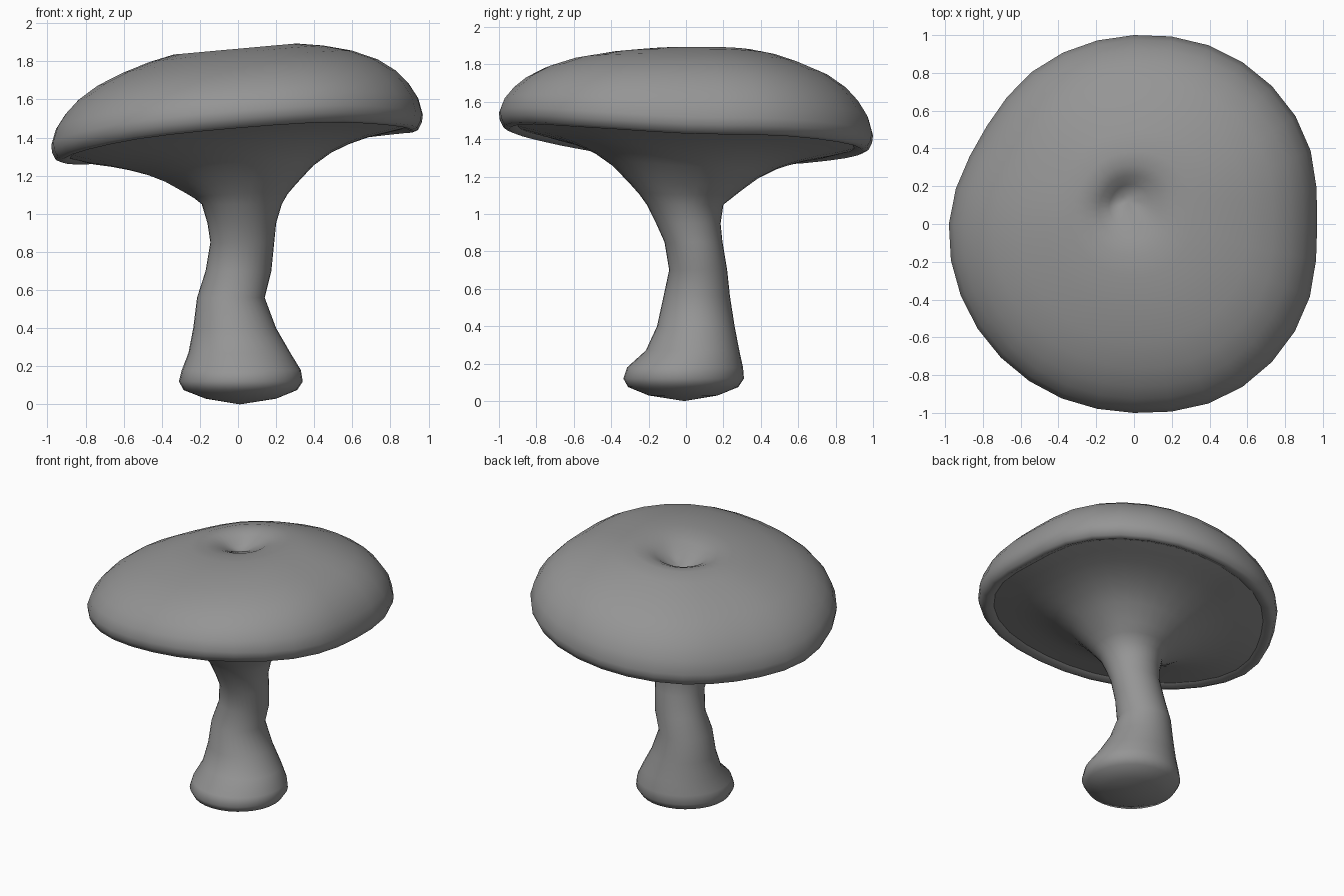
import bpy, bmesh, math
from mathutils import Vector

SIDES = 32

cube = bpy.data.objects.get("Cube")
if cube:
    bpy.data.objects.remove(cube, do_unlink=True)

grey = bpy.data.materials.new("plain_grey")
grey.use_nodes = True
COLOUR = (0.3, 0.3, 0.3, 1)
grey.diffuse_color = COLOUR
grey.node_tree.nodes["Principled BSDF"].inputs["Base Color"].default_value = COLOUR

# Cap outline radius and lip height, every 30 degrees from +x
RADIUS = [.97, 1.025, 1.03, 1, .975, .935, .98, .995, 1, 1, 1.035, 1.02]
LIP = [1.43, 1.42, 1.38, 1.33, 1.29, 1.26, 1.27, 1.33, 1.40, 1.45, 1.48, 1.46]


def around(table, a):
    """Smooth periodic interpolation of a table at angle a."""
    n = len(table)
    u = a / math.tau * n
    i = int(u)
    t = u - i
    p, q, r, s = (table[(i + k) % n] for k in (-1, 0, 1, 2))
    return q + t / 2 * (r - p + t * (2*p - 5*q + 4*r - s + t * (3*(q - r) + s - p)))


def ring(place):
    """One closed ring of points given a function of the angle."""
    return [place(math.tau * i / SIDES) for i in range(SIDES)]


def skin(name, rings, tip):
    """Bridge rings in order and close the last with a fan to the tip."""
    bm = bmesh.new()
    loops = [[bm.verts.new(p) for p in r] for r in rings]
    for lo, hi in zip(loops, loops[1:]):
        for i in range(SIDES):
            j = (i + 1) % SIDES
            bm.faces.new((lo[i], lo[j], hi[j], hi[i]))
    end = bm.verts.new(tip)
    for i in range(SIDES):
        bm.faces.new((loops[-1][i], loops[-1][(i + 1) % SIDES], end))
    mesh = bpy.data.meshes.new(name)
    # Wind the faces outward whichever way the rings run
    if rings[0][0].z > tip[2]:
        bmesh.ops.reverse_faces(bm, faces=bm.faces[:])
    bm.to_mesh(mesh)
    bm.free()
    mesh.materials.append(grey)
    mesh.shade_smooth()
    obj = bpy.data.objects.new(name, mesh)
    bpy.context.collection.objects.link(obj)
    return obj


def outline(a, f):
    r = around(RADIUS, a) * f
    return Vector((r * math.cos(a), r * math.sin(a), 0))


# Cap: rolled lip, domed top tilted to the left, dimple near the middle
def lip_point(f, rise):
    def place(a):
        p = outline(a, f)
        p.z = around(LIP, a) + rise
        return p
    return place


def dome_point(f, s):
    def place(a):
        p = outline(a, f)
        low = around(LIP, a) + .09
        p.z = low + (1.865 + .09 * p.x - low) * s
        return p + Vector((-.03, .12, 0)) * max(0, 1 - f / .6)
    return place


lip = [(.9, .02), (.945, 0), (.975, .012), (.995, .05)]
dome = [(1, 0), (.975, .2), (.925, .38), (.86, .54), (.76, .7), (.62, .84), (.47, .94),
        (.33, 1), (.24, .99), (.17, .94), (.11, .85), (.05, .78)]
cap = skin("cap", [ring(lip_point(*k)) for k in lip] + [ring(dome_point(*k)) for k in dome],
           (-.03, .12, 1.77))


# Flared underside running down into the bent stem
def flare_point(f, t):
    def place(a):
        p = outline(a, f)
        p.z = around(LIP, a) * (1 - t) + 1.05 * t
        return p + Vector((.02, 0, 0)) * t
    return place


def stem_point(z, x0, x1, y0, y1):
    def place(a):
        return Vector(((x0 + x1 + (x1 - x0) * math.cos(a)) / 2,
                       (y0 + y1 + (y1 - y0) * math.sin(a)) / 2, z))
    return place


flare = [(.8, .01), (.7, .07), (.6, .16), (.5, .28), (.4, .46), (.3, .72), (.25, .86)]
# Height, then the extents in x and y
stem = [(1.05, -.19, .23, -.21, .2), (.95, -.16, .2, -.16, .185),
        (.85, -.145, .19, -.115, .195), (.7, -.17, .175, -.09, .22),
        (.56, -.215, .14, -.12, .235), (.4, -.235, .2, -.155, .26),
        (.27, -.26, .275, -.215, .285), (.18, -.295, .33, -.315, .305),
        (.12, -.31, .34, -.335, .31), (.075, -.285, .31, -.31, .28),
        (.03, -.17, .2, -.2, .17)]
rings = [ring(lip_point(.9, .02))]
rings += [ring(flare_point(*k)) for k in flare] + [ring(stem_point(*k)) for k in stem]
skin("stem_and_underside", rings, (.01, -.01, 0))
